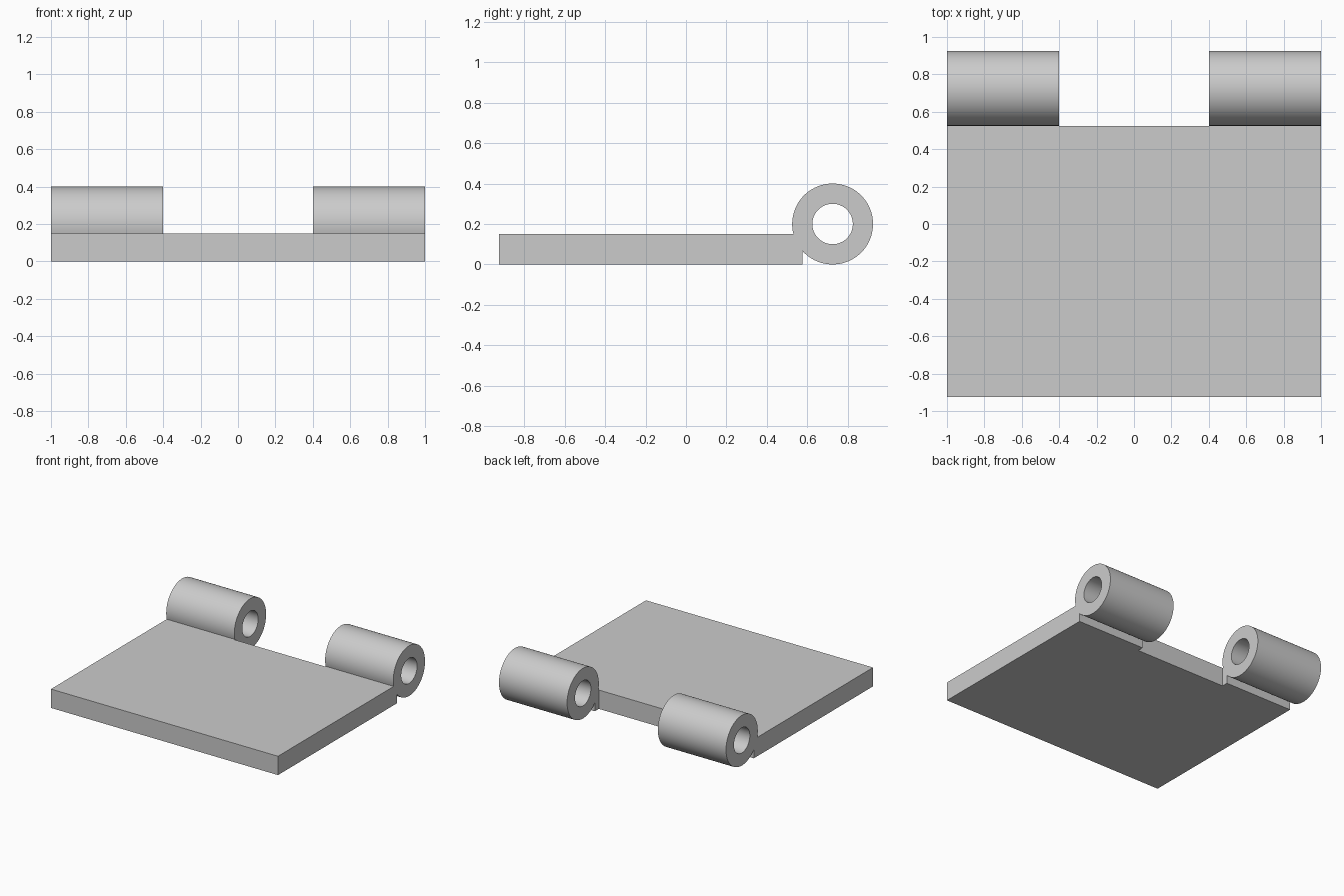
import bpy, bmesh
from math import sin, cos, pi, sqrt, atan2, radians

cube = bpy.data.objects.get("Cube")
if cube:
    bpy.data.objects.remove(cube, do_unlink=True)

# Dimensions
HALF = 1.0           # half width of the hinge leaf
GAP = 0.4            # half width of the gap between knuckles
THICK = 0.15         # leaf thickness
FRONT, BACK, TAB = -0.925, 0.525, 0.575
CY, CZ, R_OUT, R_PIN = 0.725, 0.2, 0.2, 0.1
SEGMENTS = 64

grey = bpy.data.materials.new("light grey")
grey.use_nodes = True
grey.diffuse_color = (0.6, 0.6, 0.6, 1)
grey.node_tree.nodes["Principled BSDF"].inputs["Base Color"].default_value = (0.6, 0.6, 0.6, 1)


def arc(radius, start, end, steps):
    """Points on a circle about the pin axis, in (y, z)."""
    angles = [start + (end - start) * i / steps for i in range(steps + 1)]
    return [(CY + radius * cos(a), CZ + radius * sin(a)) for a in angles]


def extrude_profile(name, loops, x0, x1):
    """Fill closed (y, z) loops at x0 and extrude them to x1."""
    bm = bmesh.new()
    edges = []
    for loop in loops:
        verts = [bm.verts.new((x0, y, z)) for y, z in loop]
        edges += [bm.edges.new((v, verts[i - 1])) for i, v in enumerate(verts)]
    bmesh.ops.triangle_fill(bm, edges=edges, use_beauty=True)
    result = bmesh.ops.extrude_face_region(bm, geom=bm.faces[:], use_keep_orig=True)
    moved = [g for g in result["geom"] if isinstance(g, bmesh.types.BMVert)]
    bmesh.ops.translate(bm, verts=moved, vec=(x1 - x0, 0, 0))
    bmesh.ops.recalc_face_normals(bm, faces=bm.faces[:])
    mesh = bpy.data.meshes.new(name)
    bm.to_mesh(mesh)
    bm.free()
    mesh.materials.append(grey)
    obj = bpy.data.objects.new(name, mesh)
    bpy.context.collection.objects.link(obj)
    bpy.ops.object.select_all(action="DESELECT")
    obj.select_set(True)
    bpy.context.view_layer.objects.active = obj
    bpy.ops.object.shade_smooth_by_angle(angle=radians(30))
    return obj


# Flat leaf
leaf = [(FRONT, 0), (BACK, 0), (BACK, THICK), (FRONT, THICK)]
extrude_profile("hinge_leaf", [leaf], -HALF, HALF)

# Knuckle: the barrel runs from the leaf's top face round to the short tab below
top_y = CY - sqrt(R_OUT ** 2 - (CZ - THICK) ** 2)
tab_z = CZ - sqrt(R_OUT ** 2 - (CY - TAB) ** 2)
top_angle = atan2(THICK - CZ, top_y - CY) + 2 * pi
tab_angle = atan2(tab_z - CZ, TAB - CY)
barrel = arc(R_OUT, top_angle, tab_angle, SEGMENTS)
outline = [(TAB, 0), (BACK, 0), (BACK, THICK)] + barrel
pin_hole = arc(R_PIN, 0, 2 * pi, SEGMENTS)[:-1]

for side, x0, x1 in (("right", -HALF, -GAP), ("left", GAP, HALF)):
    extrude_profile(side + "_knuckle", [outline, pin_hole], x0, x1)
